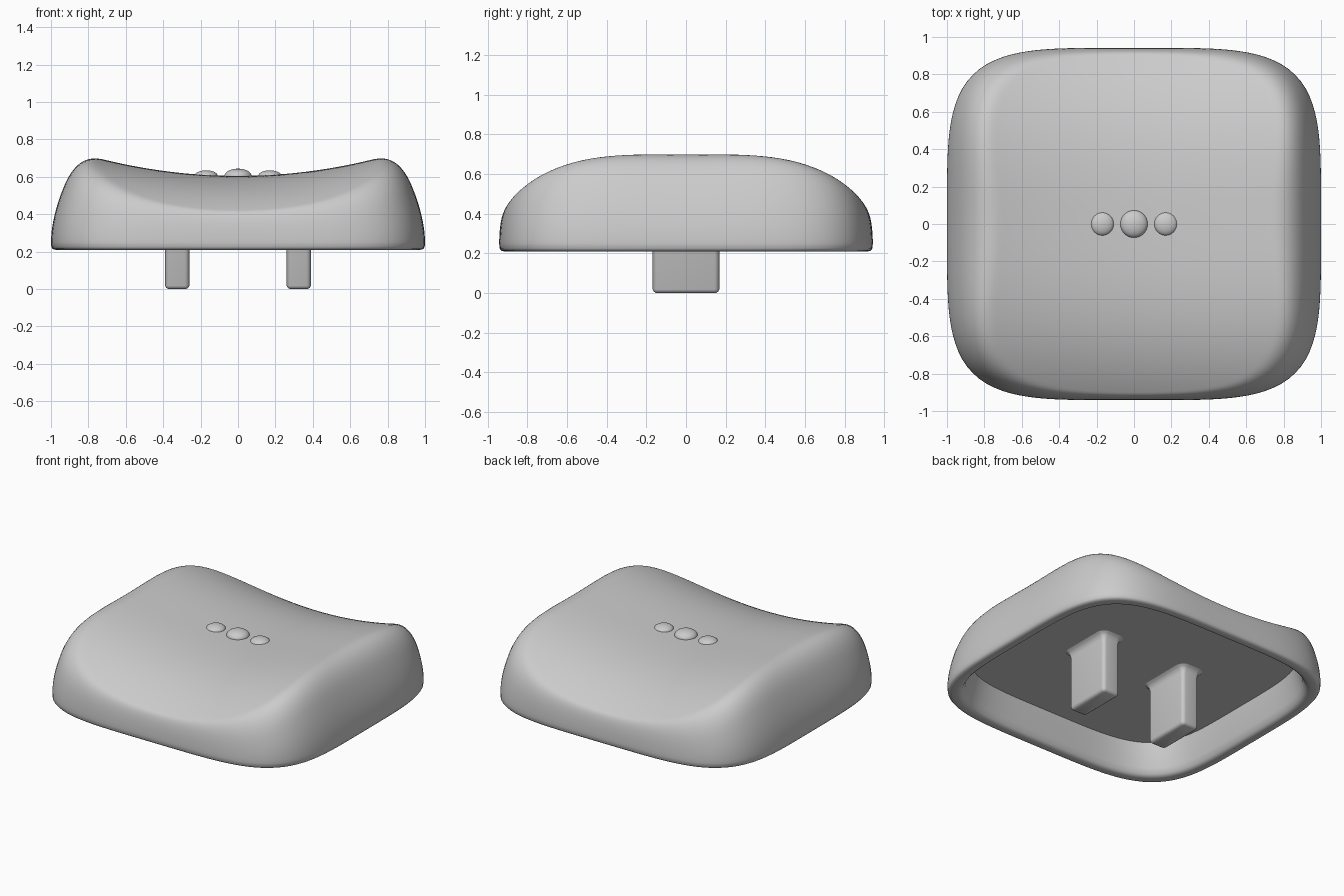
import bpy, bmesh
from math import cos, sin, pi

cube = bpy.data.objects.get("Cube")
if cube:
    bpy.data.objects.remove(cube)

grey = bpy.data.materials.new("plain_grey")
grey.use_nodes = True
grey.diffuse_color = (0.6, 0.6, 0.6, 1)
bsdf = next(n for n in grey.node_tree.nodes if n.type == 'BSDF_PRINCIPLED')
bsdf.inputs["Base Color"].default_value = (0.6, 0.6, 0.6, 1)

DEPTH = 0.942     # half depth, half width is 1
POWER = 4.4       # squareness of the outline
SEGS = 160


def finish(obj, angle=40):
    obj.data.materials.append(grey)
    bpy.ops.object.select_all(action='DESELECT')
    obj.select_set(True)
    bpy.context.view_layer.objects.active = obj
    bpy.ops.object.shade_smooth_by_angle(angle=angle * pi / 180)


def loft(name, rings):
    """Skin a stack of closed rings and close both ends with fans."""
    bm = bmesh.new()
    rows = [[bm.verts.new(p) for p in ring] for ring in rings]
    n = len(rows[0])
    for a, b in zip(rows, rows[1:]):
        for i in range(n):
            j = (i + 1) % n
            bm.faces.new((a[i], a[j], b[j], b[i]))
    ends = [bm.faces.new(rows[0][::-1]), bm.faces.new(rows[-1])]
    bmesh.ops.poke(bm, faces=ends)
    bmesh.ops.recalc_face_normals(bm, faces=bm.faces)
    mesh = bpy.data.meshes.new(name)
    bm.to_mesh(mesh)
    bm.free()
    obj = bpy.data.objects.new(name, mesh)
    bpy.context.collection.objects.link(obj)
    finish(obj)
    return obj


def outline(r):
    """Rounded square outline scaled by r."""
    pts = []
    for i in range(SEGS):
        c, s = cos(2 * pi * i / SEGS), sin(2 * pi * i / SEGS)
        rho = r / (abs(c) ** POWER + abs(s / DEPTH) ** POWER) ** (1 / POWER)
        pts.append((rho * c, rho * s))
    return pts


def roof(x, y, r):
    """Dished top blended softly into the curved side wall."""
    side = x * x / (x * x + y * y)
    top = 0.605 + 0.17 * x * x - 0.25 * abs(y) ** 3
    wall = 0.25 + ((1 - r) / (0.4 + 0.22 * side)) ** (1 / 1.8)
    soft = 0.1 + 0.1 * side
    h = max(soft - abs(top - wall), 0)
    return min(top, wall) - h * h / (4 * soft)


# Cap shell: ceiling, inner wall, rim, then outer wall and dished top
rings = []
for r, z in ((0.87, 0.42), (0.905, 0.26), (0.92, 0.225), (0.935, 0.212),
             (0.95, 0.21), (0.975, 0.21), (0.99, 0.214), (0.998, 0.225)):
    rings.append([(x, y, z) for x, y in outline(r)])
STEPS = 44
for k in range(STEPS):
    r = 1 - (k / STEPS) ** 2
    rings.append([(x, y, roof(x, y, r)) for x, y in outline(r)])
loft("cap_shell", rings)


# Mounting posts with rounded ends and a flared root
def rounded_rect(cx, hx, hy, radius, z):
    pts = []
    for q, (sx, sy) in enumerate(((1, 1), (-1, 1), (-1, -1), (1, -1))):
        for k in range(6):
            a = (q + k / 5) * pi / 2
            pts.append((cx + sx * (hx - radius) + radius * cos(a),
                        sy * (hy - radius) + radius * sin(a), z))
    return pts


for side, cx in (("left", 0.325), ("right", -0.325)):
    loft(side + "_post", [
        rounded_rect(cx, 0.065 + d, 0.168 + d, 0.025 + d, z)
        for z, d in ((0, -0.018), (0.006, -0.007), (0.018, 0), (0.375, 0),
                     (0.4, 0.008), (0.412, 0.018), (0.422, 0.035))])

# Three lens shaped bumps on the top
for name, x, radius, height in (("left_bump", 0.17, 0.062, 0.03),
                                ("centre_bump", 0, 0.073, 0.039),
                                ("right_bump", -0.17, 0.062, 0.03)):
    bpy.ops.mesh.primitive_uv_sphere_add(segments=32, ring_count=16, radius=1,
                                         location=(x, 0, 0.605))
    bump = bpy.context.object
    bump.name = name
    bump.scale = (radius, radius, height)
    finish(bump)
